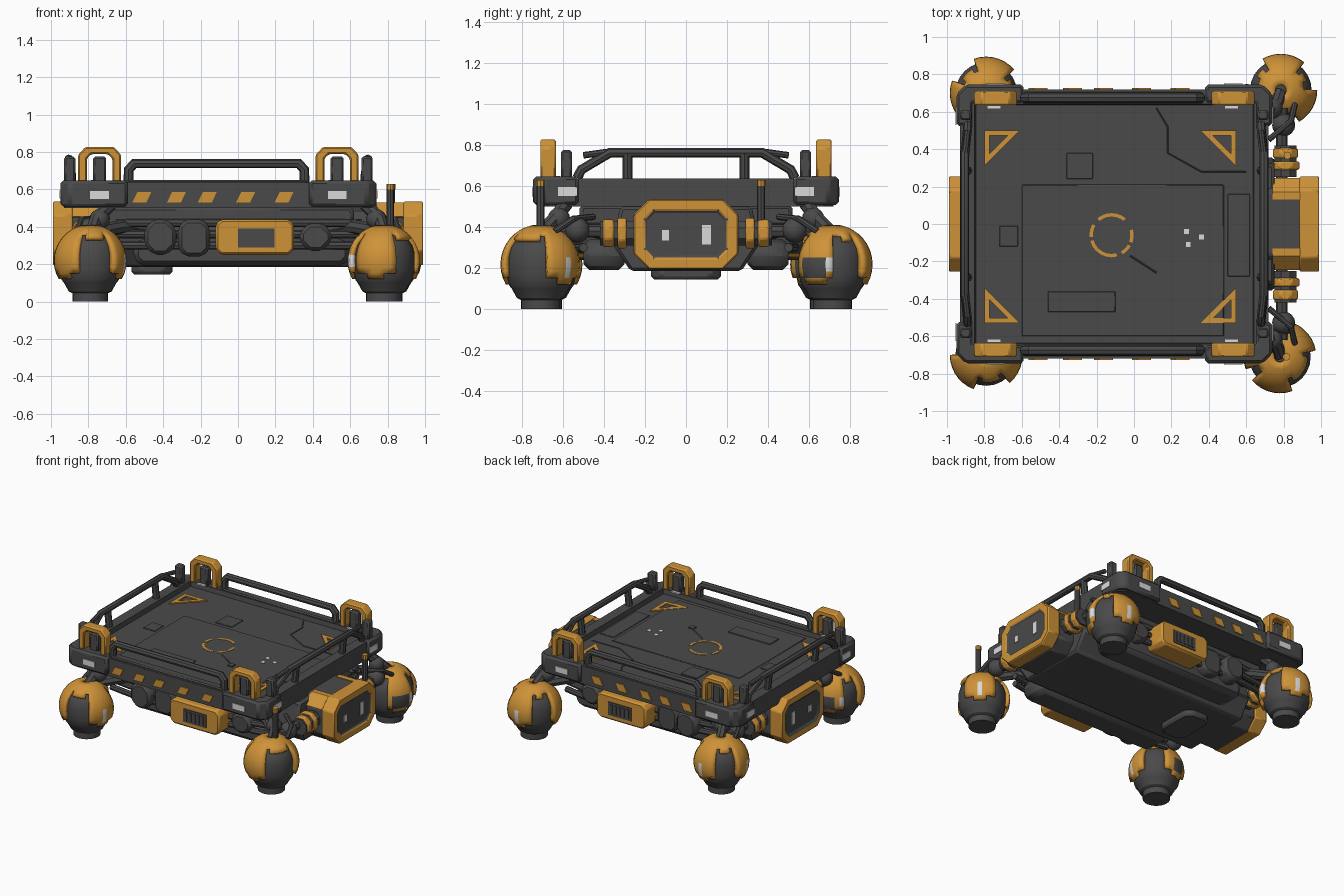
import bpy, bmesh, math
from mathutils import Vector, Matrix

if "Cube" in bpy.data.objects:
    bpy.data.objects.remove(bpy.data.objects["Cube"])

def material(name, rgb):
    m = bpy.data.materials.new(name)
    m.diffuse_color = (*rgb, 1)
    m.use_nodes = True
    m.node_tree.nodes["Principled BSDF"].inputs["Base Color"].default_value = m.diffuse_color
    return m

DARK = material("dark_grey", (0.068, 0.068, 0.068))
ORANGE = material("orange", (0.62, 0.29, 0.04))
LIGHT = material("light_grey", (0.70, 0.70, 0.70))
CX = -0.105  # deck centre

def finish(name, bm, mats, bevel=0, seg=1):
    bmesh.ops.recalc_face_normals(bm, faces=bm.faces)
    me = bpy.data.meshes.new(name)
    bm.to_mesh(me)
    bm.free()
    for m in mats:
        me.materials.append(m)
    ob = bpy.data.objects.new(name, me)
    bpy.context.collection.objects.link(ob)
    if bevel:
        b = ob.modifiers.new("bevel", 'BEVEL')
        b.width, b.segments, b.limit_method, b.angle_limit = bevel, seg, 'ANGLE', 0.6
    return ob

def prism(name, pts, axis, a, b, mat, bevel=0, inset=None, depth=0, inset_mat=DARK):
    """Extrude a profile along an axis; optionally recess the end face at b."""
    put = {'z': lambda u, v, w: (u, v, w), 'y': lambda u, v, w: (u, w, v),
           'x': lambda u, v, w: (w, u, v)}[axis]
    bm = bmesh.new()
    va = [bm.verts.new(put(u, v, a)) for u, v in pts]
    vb = [bm.verts.new(put(u, v, b)) for u, v in pts]
    n = len(pts)
    bm.faces.new(va)
    end = bm.faces.new(vb)
    for i in range(n):
        bm.faces.new((va[i], va[(i + 1) % n], vb[(i + 1) % n], vb[i]))
    bmesh.ops.recalc_face_normals(bm, faces=bm.faces)
    if inset:
        bmesh.ops.inset_region(bm, faces=[end], thickness=inset)
        r = bmesh.ops.inset_region(bm, faces=[end], thickness=0.006)
        bmesh.ops.translate(bm, verts=end.verts[:], vec=-end.normal * depth)
        end.material_index = 1
        for f in r['faces']:
            f.material_index = 1
    return finish(name, bm, [mat, inset_mat], bevel)

def octa(u0, u1, v0, v1, c):
    return [(u0 + c, v0), (u1 - c, v0), (u1, v0 + c), (u1, v1 - c),
            (u1 - c, v1), (u0 + c, v1), (u0, v1 - c), (u0, v0 + c)]

def box(name, x0, x1, y0, y1, z0, z1, mat=DARK, bevel=0):
    return prism(name, [(x0, y0), (x1, y0), (x1, y1), (x0, y1)], 'z', z0, z1, mat, bevel)

def tube(name, pts, r, mat=DARK, res=2):
    cu = bpy.data.curves.new(name, 'CURVE')
    cu.dimensions, cu.bevel_depth, cu.bevel_resolution, cu.use_fill_caps = '3D', r, res, True
    s = cu.splines.new('POLY')
    s.points.add(len(pts) - 1)
    for p, q in zip(s.points, pts):
        p.co = (*q, 1)
    tmp = bpy.data.objects.new("tmp", cu)
    bpy.context.collection.objects.link(tmp)
    me = bpy.data.meshes.new_from_object(tmp.evaluated_get(bpy.context.evaluated_depsgraph_get()))
    bpy.data.objects.remove(tmp)
    me.name = name
    me.materials.clear()
    me.materials.append(mat)
    ob = bpy.data.objects.new(name, me)
    bpy.context.collection.objects.link(ob)
    return ob

def ball(name, c, r, mat=DARK):
    bm = bmesh.new()
    bmesh.ops.create_uvsphere(bm, u_segments=16, v_segments=8, radius=r, matrix=Matrix.Translation(c))
    return finish(name, bm, [mat])

# ---- deck tray with sunken floor, corner brackets
prism("deck_tray", octa(CX - .825, CX + .825, -.72, .72, .05), 'z', .50, .637, DARK, .012,
      inset=.085, depth=.035)
for sx in (-1, 1):
    for sy in (-1, 1):
        hx, hy = .845, .745
        L = [(hx - .05, hy), (hx - .36, hy), (hx - .36, hy - .1), (hx - .09, hy - .1),
             (hx - .09, hy - .22), (hx, hy - .22), (hx, hy - .05)]
        prism("deck_corner", [(CX + sx * u, sy * v) for u, v in L], 'z', .508, .647, DARK, .015)
        # lifting hoop and the post inside it
        x = CX + sx * .635
        outer = [(-.115, .635), (-.115, .785), (-.075, .828), (.075, .828), (.115, .785), (.115, .635)]
        inner = [(.068, .635), (.068, .765), (.045, .788), (-.045, .788), (-.068, .765), (-.068, .635)]
        prism("lifting_hoop", [(x + u, v) for u, v in outer + inner], 'y', sy * .635, sy * .71, ORANGE, .008)
        box("hoop_post", x - .035, x + .035, sy * .635, sy * .69, .63, .775, DARK, .01)
        box("corner_post", CX + sx * .795 - .03, CX + sx * .795 + .03, sy * .555, sy * .61, .63, .775, DARK, .01)
        # marker lamps on the deck edge
        box("front_lamp", x - .05, x + .05, sy * .744, sy * .75, .55, .592, LIGHT)
        box("side_lamp", CX + sx * .844, CX + sx * .85, sy * .53, sy * .625, .552, .595, LIGHT)
        box("top_lamp", x - .045, x + .03, sy * .615, sy * .634, .64, .65, LIGHT)

# ---- rails around the deck
for s in (-1, 1):
    y = s * .675
    tube("end_rail", [(-.585, y, .62), (-.585, y, .705), (-.555, y, .738), (.325, y, .738),
                      (.355, y, .705), (.355, y, .62)], .027)
    box("end_rail_sill", -.6, .37, s * .645, s * .705, .63, .65, DARK, .008)
    x0, x1 = CX + s * .785, CX + s * .80
    tube("side_rail", [(x0, -.53, .64), (x0, -.51, .68), (x1, -.37, .763), (x1, .37, .763),
                       (x0, .51, .68), (x0, .53, .64)], .024)
    for t in (-1, 1):
        tube("side_rail_post", [(x0, t * .285, .62), (x1, t * .285, .76)], .025)
        tube("side_rail_brace", [(x0, t * .50, .75), (x1, t * .37, .768)], .016)
    # hazard stripes
    for x in (-.515, -.33, -.165, .04, .245):
        prism("hazard_stripe", [(x - .05, .53), (x + .025, .53), (x + .052, .587), (x - .022, .587)],
              'y', s * .719, s * .728, ORANGE)

# ---- deck floor panels and painted markings
FZ = .602
box("floor_panel", -.60, .48, -.60, .21, FZ, FZ + .006, DARK, .003)
box("floor_hatch", -.36, -.22, .24, .38, FZ, FZ + .007, DARK, .003)
box("floor_hatch", -.46, -.1, -.47, -.36, FZ, FZ + .012, DARK, .003)
box("floor_hatch", -.72, -.62, -.12, -.01, FZ, FZ + .007, DARK, .003)
box("floor_panel_right", .50, .62, -.28, .16, FZ, FZ + .007, DARK, .003)
tube("floor_seam", [(.12, .62, FZ), (.18, .52, FZ), (.18, .38, FZ), (.36, .28, FZ), (.6, .28, FZ)], .004, res=0)
tube("floor_seam", [(-.02, -.17, FZ + .006), (.12, -.26, FZ + .006)], .005, res=0)
box("floor_latch", .12, .16, -.30, -.26, FZ, FZ + .014)
for sx in (-1, 1):
    for sy in (-1, 1):
        cx, cy = (-.80 if sx < 0 else .545), (.50 if sy > 0 else -.53)
        a, b, c = (0, 0), (.19, 0), (0, .19)
        i, j, k = (.027, .027), (.125, .027), (.027, .125)
        for quad in ((a, b, j, i), (b, c, k, j), (c, a, i, k)):
            prism("corner_mark", [(cx - sx * u, cy - sy * v) for u, v in quad], 'z', FZ, FZ + .0085, ORANGE)
for a0, a1 in ((50, 130), (150, 185), (195, 285), (300, 330), (340, 375)):
    arc = [math.radians(a0 + (a1 - a0) * i / 6) for i in range(7)]
    P = [(-.12 + .118 * math.cos(a), -.06 + .118 * math.sin(a)) for a in arc]
    P += [(-.12 + .1 * math.cos(a), -.06 + .1 * math.sin(a)) for a in reversed(arc)]
    prism("target_ring", P, 'z', FZ + .004, FZ + .009, ORANGE)
for x, y in ((.28, -.04), (.29, -.11), (.36, -.07)):
    box("floor_light", x - .013, x + .013, y - .013, y + .013, FZ + .004, FZ + .009, LIGHT)

# ---- chassis under the deck
prism("hull", [(-.32, .50), (-.36, .32), (-.27, .185), (.27, .185), (.36, .32), (.32, .50)], 'x', -.75, .75, DARK, .015)
box("upper_chassis", -.72, .62, -.52, .52, .40, .51, DARK, .02)
prism("keel_plate", octa(-.57, -.35, -.17, .17, .05), 'z', .145, .2, DARK, .015)
for s in (-1, 1):
    prism("belly_pod", octa(-.56, .6, .19, .34, .04), 'y', s * .3, s * .5, DARK, .03)
    prism("side_tank", octa(-.50, -.33, .25, .44, .05), 'y', s * .4, s * .60, DARK, .02)
    prism("side_tank", octa(-.32, -.15, .24, .44, .04), 'y', s * .4, s * .57, DARK, .02)
    prism("side_tank", octa(.33, .50, .27, .42, .05), 'y', s * .4, s * .57, DARK, .02)
    for z in (.3, .36, .42):
        tube("side_pipe", [(-.72, s * .5, z), (-.5, s * .53, z), (.5, s * .53, z), (.66, s * .5, z)], .022)
    # vented equipment box on front and back
    prism("equipment_box", octa(-.12, .30, .25, .44, .03), 'y', s * .45, s * .66, ORANGE, .012)
    box("equipment_vent", 0, .195, s * .655, s * .666, .29, .39)
    for i in range(5):
        box("vent_slat", .018 + i * .035, .036 + i * .035, s * .66, s * .672, .305, .375)

# ---- large side modules (dark body, orange end frame) with arms out to the legs
for s in (-1, 1):
    prism("module_body", octa(-.24, .24, .19, .525, .075), 'x', s * .68, s * .90, DARK, .01)
    prism("module_frame", octa(-.255, .255, .195, .535, .075), 'x', s * .885, s * .99, ORANGE, .018,
          inset=.058, depth=.012)
    for y, w, z0, z1 in ((-.1, .018, .335, .385), (.1, .022, .315, .41)):
        box("module_lamp", s * .975, s * .984, y - w, y + w, z0, z1, LIGHT)
    for t in (-1, 1):
        def Y(v): return t * v
        # orange straps along the top and upper corners of the module
        prism("module_strap", [(Y(.13), .518), (Y(.13), .531), (Y(.17), .531), (Y(.246), .455), (Y(.236), .45), (Y(.165), .518)],
              'x', s * .74, s * .89, ORANGE)
        tube("arm_shaft", [(s * .79, Y(.2), .38), (s * .79, Y(.62), .38)], .032)
        for a, b, r in ((.29, .335, .075), (.352, .405, .068)):
            prism("arm_collar", octa(s * .81 - r, s * .81 + r, .37 - r, .37 + r, .04), 'y', Y(a), Y(b), ORANGE, .008)
        prism("arm_sleeve", octa(s * .81 - .06, s * .81 + .06, .31, .43, .035), 'y', Y(.25), Y(.42), DARK)
        ball("shoulder_joint", (s * .80, Y(.53), .385), .062)
        ball("upper_joint", (s * .74, Y(.62), .44), .055)
        tube("leg_strut", [(s * .78, Y(.70), .38), (s * .76, Y(.64), .44), (s * .68, Y(.58), .52)], .035)
        tube("leg_link", [(s * .78, Y(.66), .37), (s * .62, Y(.52), .40), (s * .5, Y(.42), .38)], .038)
        tube("leg_cable", [(s * .86, Y(.64), .38), (s * .84, Y(.55), .44), (s * .72, Y(.45), .45)], .016)
for x, y in ((.815, -.71), (.82, .366)):
    tube("antenna", [(x, y, .38), (x, y, .60)], .02)
    tube("antenna_tip", [(x, y, .60), (x, y, .63)], .021, ORANGE)

# ---- ball feet; each shell lobe is plain, has a lamp, or has a dark inset
def foot(x, y, lobes):
    prof = [(0, 0), (.095, 0), (.095, .045), (.115, .055), (.14, .10), (.152, .115), (.165, .17), (.165, .255),
            (.152, .30), (.11, .36), (.06, .385), (0, .385)]
    bm = bmesh.new()
    vs = [bm.verts.new((x + r, y, z)) for r, z in prof]
    es = [bm.edges.new((vs[i], vs[i + 1])) for i in range(len(vs) - 1)]
    bmesh.ops.spin(bm, geom=vs + es, cent=(x, y, 0), axis=(0, 0, 1), angle=2 * math.pi, steps=24)
    bmesh.ops.remove_doubles(bm, verts=bm.verts, dist=.0005)
    finish("ball_foot", bm, [DARK])
    bm = bmesh.new()
    grid = {}
    def v(a, l):
        a %= 360
        if (a, l) not in grid:
            A, B = math.radians(a), math.radians(l)
            grid[a, l] = bm.verts.new((x + .195 * math.cos(B) * math.cos(A),
                                       y + .195 * math.cos(B) * math.sin(A), .218 + .195 * math.sin(B)))
        return grid[a, l]
    for a in range(0, 360, 10):
        d, kind = min((((a + 5 - q + 180) % 360 - 180, k) for q, k in lobes), key=lambda p: abs(p[0]))
        for l in range(-30, 80, 10):
            low = -30 if abs(d) < 20 else -20 if abs(d) < 32 else 50 if abs(d) < 46 else 40
            if l < low:
                continue
            f = bm.faces.new((v(a, l), v(a + 10, l), v(a + 10, l + 10), v(a, l + 10)))
            if kind == 'inset' and abs(d) < 20 and -20 <= l < 10:
                f.material_index = 1
            elif kind == 'inset' and 20 < d < 32 and -10 <= l < 10:
                f.material_index = 2
            elif kind == 'lamp' and abs(d) < 8 and -20 <= l < 10:
                f.material_index = 2
    ob = finish("foot_shell", bm, [ORANGE, DARK, LIGHT])
    m = ob.modifiers.new("thickness", 'SOLIDIFY')
    m.thickness, m.offset = .03, -1

foot(.78, -.71, ((-105, 'plain'), (45, 'lamp'), (165, 'inset')))
foot(.785, .715, ((-30, 'inset'), (85, 'lamp'), (200, 'plain')))
foot(-.79, -.70, ((-15, 'lamp'), (105, 'inset'), (215, 'plain')))
foot(-.79, .70, ((75, 'lamp'), (195, 'lamp'), (315, 'inset')))

bpy.ops.object.select_all(action='SELECT')
bpy.context.view_layer.objects.active = bpy.context.selected_objects[0]
bpy.ops.object.shade_smooth_by_angle(angle=math.radians(32))
